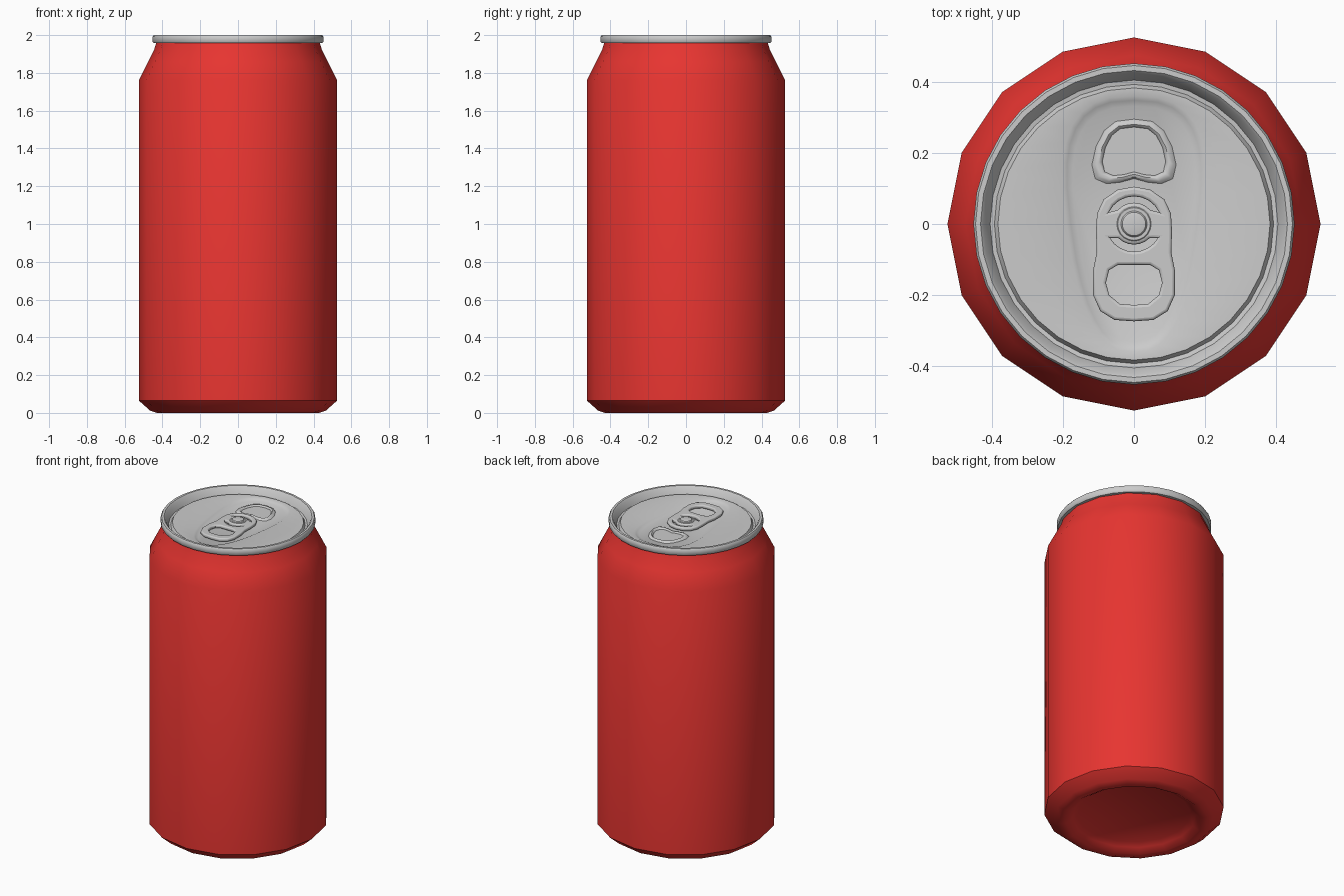
import bpy, bmesh
from math import cos, sin, pi, radians, copysign

if "Cube" in bpy.data.objects:
    bpy.data.objects.remove(bpy.data.objects["Cube"])


def finish(obj, angle, color=None):
    bpy.ops.object.select_all(action='DESELECT')
    obj.select_set(True)
    bpy.context.view_layer.objects.active = obj
    bpy.ops.object.shade_smooth_by_angle(angle=radians(angle))
    if color:
        mat = bpy.data.materials.new(obj.name + "_paint")
        mat.diffuse_color = color
        mat.use_nodes = True
        mat.node_tree.nodes["Principled BSDF"].inputs["Base Color"].default_value = mat.diffuse_color
        obj.data.materials.append(mat)


def loft(name, loops, cap_first=False, cap_last=True, angle=40, color=None):
    """Bridge closed loops of equal point count into one surface."""
    bm = bmesh.new()
    rings = [[bm.verts.new(p) for p in loop] for loop in loops]
    n = len(rings[0])
    for a, b in zip(rings, rings[1:]):
        for i in range(n):
            j = (i + 1) % n
            bm.faces.new((a[i], a[j], b[j], b[i]))
    if cap_first:
        bm.faces.new(rings[0][::-1])
    if cap_last:
        bm.faces.new(rings[-1])
    mesh = bpy.data.meshes.new(name)
    bm.to_mesh(mesh)
    bm.free()
    obj = bpy.data.objects.new(name, mesh)
    bpy.context.collection.objects.link(obj)
    finish(obj, angle, color)
    return obj


def circle(r, z, n):
    return [(r * cos(2 * pi * i / n), r * sin(2 * pi * i / n), z) for i in range(n)]


def teardrop(shrink, z, n):
    # tapered superellipse, wider towards the opening
    pts = []
    for i in range(n):
        c, s = cos(2 * pi * i / n), sin(2 * pi * i / n)
        y = copysign(abs(s) ** 0.75, s) * (0.36 - shrink)
        x = copysign(abs(c) ** 0.75, c) * (0.19 + 0.13 * y - shrink)
        pts.append((x, y, z))
    return pts


def mirrored(half):
    # half outline runs along +x; both end points lie on the axis
    return half + [(-x, y) for x, y in half[-2:0:-1]]


def scaled(outline, k, cy, z):
    return [(x * k, cy + (y - cy) * k, z) for x, y in outline]


# can body with recessed base, 16 sided
body = [(0.33, 0.045), (0.36, 0.025), (0.40, 0.0), (0.43, 0.0), (0.465, 0.012),
        (0.525, 0.065), (0.525, 1.76), (0.475, 1.86), (0.445, 1.92), (0.432, 1.96)]
loft("can_body", [circle(r, z, 16) for r, z in body], cap_first=True,
     cap_last=False, color=(0.8, 0.035, 0.03, 1))

# lid: rolled rim, countersunk groove, panel and teardrop recess
N = 32
rim = [(0.425, 1.957), (0.446, 1.957), (0.452, 1.965), (0.452, 1.992), (0.446, 2.0),
       (0.432, 2.0), (0.424, 1.992), (0.405, 1.95), (0.393, 1.948), (0.383, 1.966)]
loft("lid", [circle(r, z, N) for r, z in rim]
     + [teardrop(0, 1.966, N), teardrop(0.012, 1.96, N), teardrop(0.028, 1.952, N)])

# pour opening with raised bead
heart = mirrored([(0, 0.145), (0.03, 0.137), (0.06, 0.134), (0.085, 0.145), (0.092, 0.175),
                  (0.083, 0.215), (0.065, 0.25), (0.04, 0.27), (0, 0.275)])
loft("pour_opening", [scaled(heart, k, 0.205, z) for k, z in
                      ((1.3, 1.951), (1.2, 1.96), (1.08, 1.962), (1.0, 1.958), (0.97, 1.9525))])


# pull tab: rounded plate with finger hole and crescent slots
def crescent(r_out, r_in, cy, start, end):
    n = 8
    ang = [radians(start + (end - start) * i / n) for i in range(n + 1)]
    outer = [(r_out * cos(a), r_out * sin(a)) for a in ang]
    inner = [(r_in * cos(a), cy + r_in * sin(a)) for a in ang[-2:0:-1]]
    return outer + inner


tab_outline = mirrored([(0, 0.105), (0.045, 0.097), (0.085, 0.07), (0.104, 0.03), (0.107, -0.02),
                        (0.105, -0.08), (0.115, -0.13), (0.115, -0.2), (0.095, -0.245),
                        (0.055, -0.27), (0, -0.274)])
finger_hole = mirrored([(0, -0.115), (0.045, -0.115), (0.07, -0.13), (0.079, -0.165),
                        (0.07, -0.2), (0.04, -0.225), (0, -0.228)])
curve = bpy.data.curves.new("pull_tab", 'CURVE')
curve.dimensions = '2D'
curve.fill_mode = 'BOTH'
curve.extrude = 0.003
curve.bevel_depth = 0.008
curve.bevel_resolution = 2
curve.offset = -0.008
for outline in (tab_outline, finger_hole,
                crescent(0.078, 0.062, -0.002, 25, 155),
                crescent(0.078, 0.062, 0.004, 210, 330)):
    spline = curve.splines.new('POLY')
    spline.points.add(len(outline) - 1)
    for p, (x, y) in zip(spline.points, outline):
        p.co = (x, y, 0, 1)
    spline.use_cyclic_u = True
tab = bpy.data.objects.new("pull_tab", curve)
tab.location.z = 1.966
bpy.context.collection.objects.link(tab)
bpy.context.view_layer.objects.active = tab
tab.select_set(True)
bpy.ops.object.select_all(action='DESELECT')
tab.select_set(True)
bpy.ops.object.convert(target='MESH')
finish(bpy.context.object, 40)

# rivet holding the tab
rivet = [(0.052, 1.974), (0.046, 1.979), (0.037, 1.979), (0.033, 1.985), (0.025, 1.987)]
loft("rivet", [circle(r, z, 20) for r, z in rivet])
